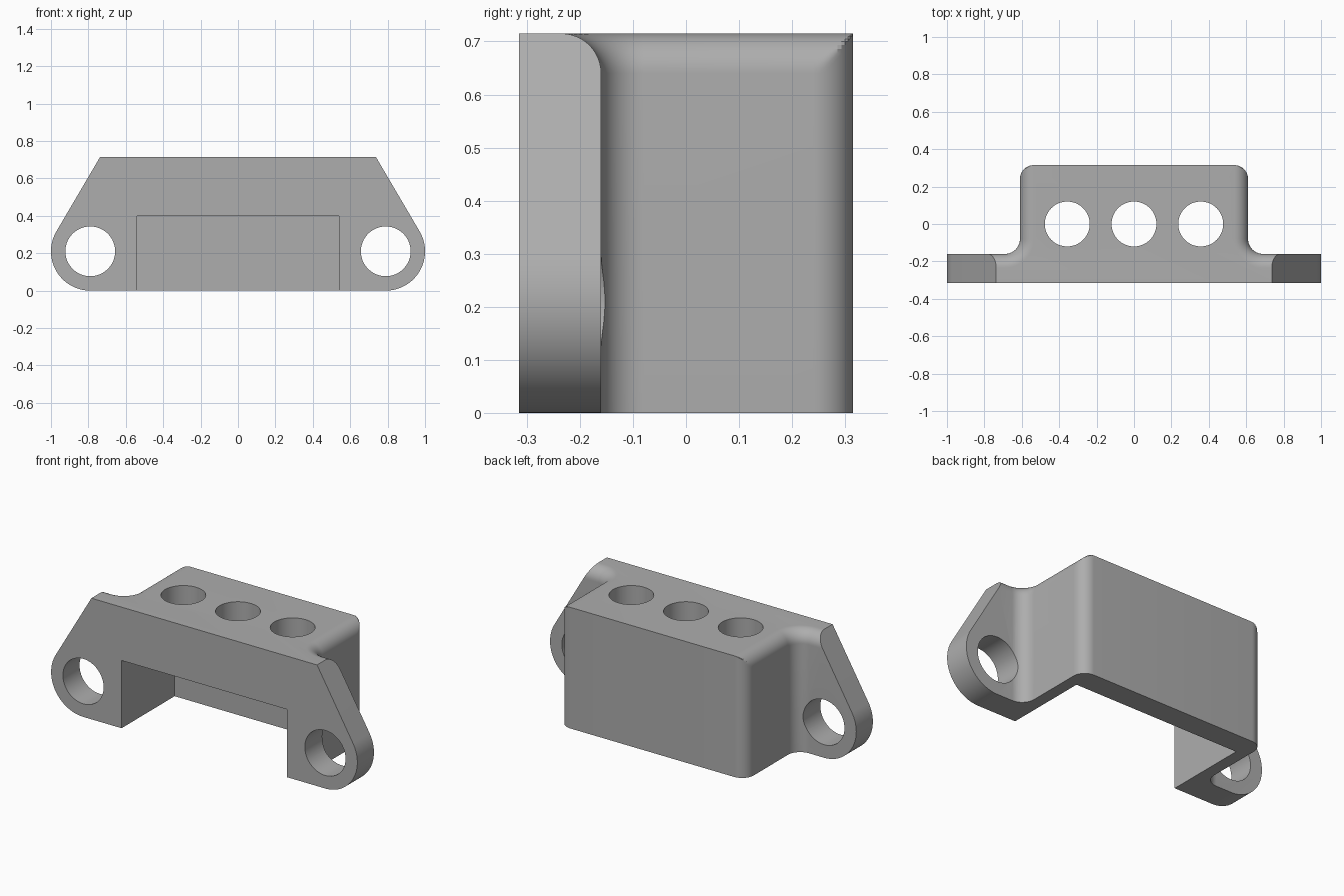
import bpy, bmesh
from math import sin, cos, pi, atan2, acos, hypot, radians

TOP, FRONT, BACK = 0.715, -0.315, 0.315
EAR_BACK, SIDE = -0.16, 0.61          # rear of the flange, half width of the housing
ROUND, FILLET = 0.075, 0.08
EAR_X, EAR_Z, EAR_R = 0.79, 0.21, 0.21
STEPS = 12

cube = bpy.data.objects.get("Cube")
if cube:
    bpy.data.objects.remove(cube, do_unlink=True)

grey = bpy.data.materials.new("plain_grey")
grey.use_nodes = True
colour = (0.42, 0.42, 0.42, 1)
grey.diffuse_color = colour
grey.node_tree.nodes["Principled BSDF"].inputs["Base Color"].default_value = colour


def loft(name, layers):
    """Solid skinned through equal-length loops of 3D points."""
    bm = bmesh.new()
    rings = [[bm.verts.new(p) for p in layer] for layer in layers]
    for low, high in zip(rings, rings[1:]):
        for i in range(len(low)):
            bm.faces.new((low[i - 1], low[i], high[i], high[i - 1]))
    bm.faces.new(rings[0][::-1])
    bm.faces.new(rings[-1])
    bmesh.ops.recalc_face_normals(bm, faces=bm.faces)
    mesh = bpy.data.meshes.new(name)
    bm.to_mesh(mesh)
    bm.free()
    obj = bpy.data.objects.new(name, mesh)
    bpy.context.collection.objects.link(obj)
    mesh.materials.append(grey)
    return obj


def mirrored(half):
    return half + [(-x, v) for x, v in reversed(half)]


def arc(cx, cy, r, start, end, n):
    angles = [start + (end - start) * i / n for i in range(n + 1)]
    return [(cx + r * cos(a), cy + r * sin(a)) for a in angles]


def plan(inset):
    """Plan outline with flange rear and housing sides drawn in by inset."""
    half = [(1.2, FRONT), (1.2, EAR_BACK - inset)]
    half += arc(SIDE + FILLET, EAR_BACK + FILLET, FILLET + inset, -pi / 2, -pi, STEPS)
    corner = arc(SIDE - ROUND, BACK - ROUND, ROUND, 0, pi / 2, STEPS)
    half += [(min(x, SIDE - inset), y) for x, y in corner]
    return mirrored(half)


# Housing and flange in one plan shape, with a rounded upper side edge
layers = [[(x, y, -0.1) for x, y in plan(0)]]
for k in range(STEPS + 1):
    a = pi / 2 * k / STEPS
    z = TOP - ROUND + ROUND * sin(a)
    layers.append([(x, y, z) for x, y in plan(ROUND * (1 - cos(a)))])
bracket = loft("bracket_housing", layers)

# Front silhouette: round ears with tangent sloping shoulders
px, pz = 0.737 - EAR_X, TOP - EAR_Z
tangent = atan2(pz, px) - acos(EAR_R / hypot(px, pz))
outline = arc(EAR_X, EAR_Z, EAR_R, -pi / 2, tangent, 32)
ex, ez = outline[-1]
t = 1.2
outline.append((ex + t * (EAR_X + px - ex), ez + t * (TOP - ez)))
outline = mirrored(outline)
silhouette = loft("silhouette_cutter", [[(x, y, z) for x, z in outline] for y in (-0.5, 0.5)])

cutters = [(silhouette, "INTERSECT")]

# Cavity open at the front and underneath
cavity_plan = [(-0.54, -0.5), (0.54, -0.5), (0.54, 0.18), (-0.54, 0.18)]
cutters.append((loft("cavity_cutter", [[(x, y, z) for x, y in cavity_plan] for z in (-0.2, 0.4)]),
                "DIFFERENCE"))

# Three holes through the top
for hx in (-0.357, 0, 0.357):
    ring = arc(hx, 0, 0.12, 0, 2 * pi, 64)[:-1]
    cutters.append((loft("top_hole_cutter", [[(x, y, z) for x, y in ring] for z in (0.3, 0.9)]),
                    "DIFFERENCE"))

# Mounting hole through each ear
for hx in (-EAR_X, EAR_X):
    ring = arc(hx, EAR_Z, 0.133, 0, 2 * pi, 64)[:-1]
    cutters.append((loft("ear_hole_cutter", [[(x, y, z) for x, z in ring] for y in (-0.5, 0)]),
                    "DIFFERENCE"))

# Cut, then discard the cutters
bpy.context.view_layer.objects.active = bracket
for cutter, operation in cutters:
    mod = bracket.modifiers.new("cut", "BOOLEAN")
    mod.operation, mod.object, mod.solver = operation, cutter, "EXACT"
    bpy.ops.object.modifier_apply(modifier=mod.name)
    bpy.data.objects.remove(cutter, do_unlink=True)

bpy.ops.object.select_all(action="DESELECT")
bracket.select_set(True)
bpy.ops.object.shade_smooth_by_angle(angle=radians(25))
